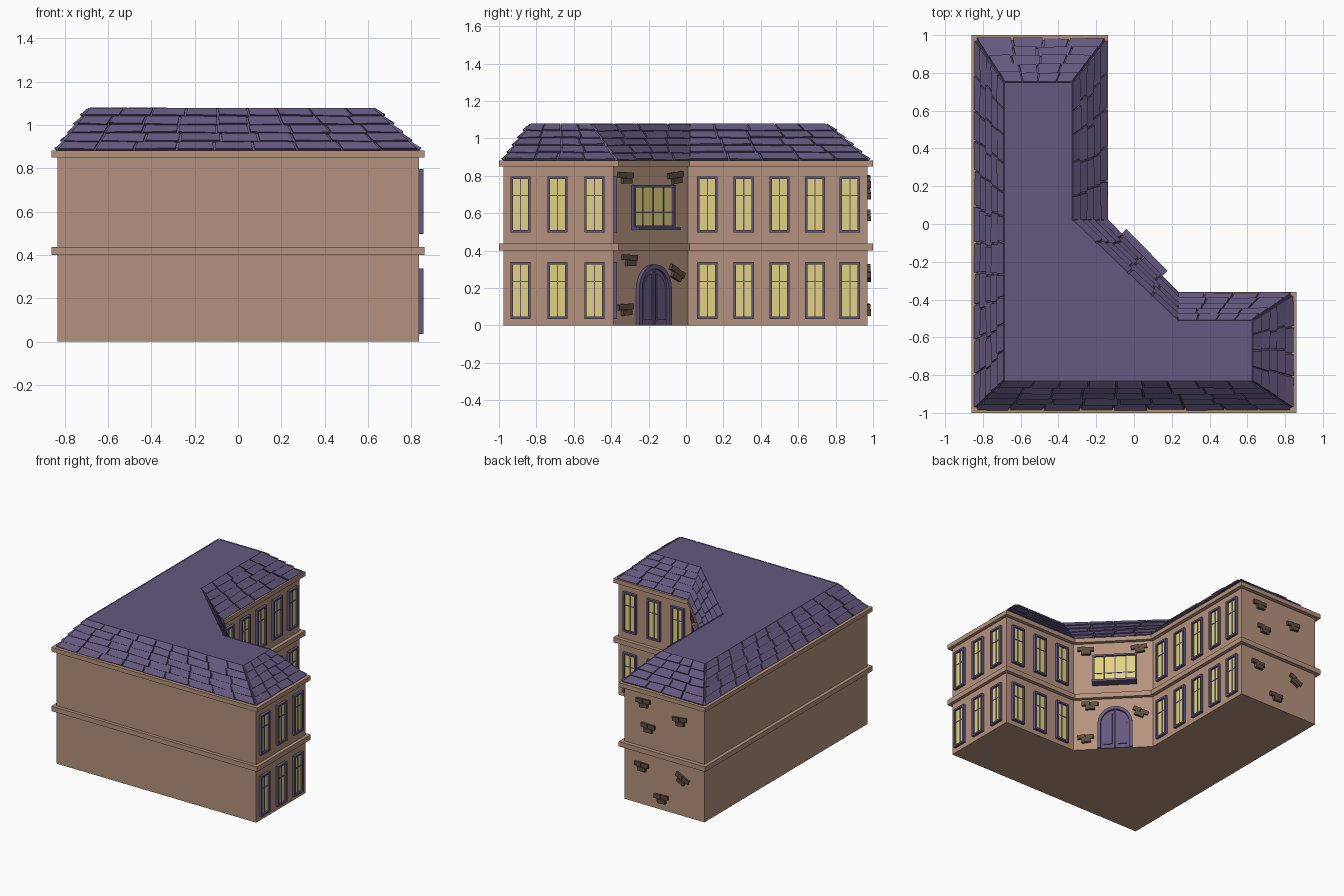
import bpy, bmesh, math, random
from mathutils import Matrix, Vector

if "Cube" in bpy.data.objects:
    bpy.data.objects.remove(bpy.data.objects["Cube"])

random.seed(4)


def material(name, rgb):
    m = bpy.data.materials.new(name)
    m.diffuse_color = (*rgb, 1)
    m.use_nodes = True
    m.node_tree.nodes["Principled BSDF"].inputs["Base Color"].default_value = m.diffuse_color
    return m


WALL = material("tan wall", (0.46, 0.29, 0.205))
PURPLE = material("roof purple", (0.127, 0.098, 0.212))
GLASS = material("yellow glass", (0.76, 0.65, 0.22))
BRICK = material("brown brick", (0.11, 0.075, 0.05))


def finish(bm, name, *mats):
    bmesh.ops.recalc_face_normals(bm, faces=bm.faces)
    me = bpy.data.meshes.new(name)
    bm.to_mesh(me)
    bm.free()
    for m in mats:
        me.materials.append(m)
    ob = bpy.data.objects.new(name, me)
    bpy.context.collection.objects.link(ob)
    return ob


def loft(bm, lower, upper, mat=0):
    """Closed solid between two matching rings of 3D points."""
    a = [bm.verts.new(p) for p in lower]
    b = [bm.verts.new(p) for p in upper]
    n = len(a)
    faces = [bm.faces.new(a[::-1]), bm.faces.new(b)]
    faces += [bm.faces.new((a[i], a[(i + 1) % n], b[(i + 1) % n], b[i])) for i in range(n)]
    for f in faces:
        f.material_index = mat


def prism(bm, pts, d0, d1, M=Matrix(), mat=0):
    loft(bm, [M @ Vector((x, y, d0)) for x, y in pts],
         [M @ Vector((x, y, d1)) for x, y in pts], mat)


def rect(x0, x1, y0, y1):
    return [(x0, y0), (x1, y0), (x1, y1), (x0, y1)]


def wall_frame(x, y, nx, ny):
    """Local axes on a wall: along, up, outward."""
    n = Vector((nx, ny, 0)).normalized()
    M = Matrix(((-n.y, 0, n.x, x), (n.x, 0, n.y, y), (0, 1, 0, 0), (0, 0, 0, 1)))
    return M


# Footprints of the walls, the ledges and the roof
wall = [(-.833, -.975), (.835, -.975), (.835, -.388), (.225, -.388),
        (-.165, .01), (-.165, .97), (-.833, .97)]
ledge = [(-.86, -1), (.86, -1), (.86, -.36), (.236, -.36),
         (-.137, .02), (-.137, 1), (-.86, 1)]
eave = [(-.835, -.975), (.835, -.975), (.835, -.375), (.232, -.375),
        (-.15, .015), (-.15, .975), (-.835, .975)]
crown = [(-.685, -.83), (.625, -.83), (.625, -.512), (.23, -.512),
         (-.328, .02), (-.328, .75), (-.685, .75)]

bm = bmesh.new()
prism(bm, wall, 0, .87)
finish(bm, "walls", WALL)
for name, z0, z1 in (("middle_ledge", .40, .437), ("roof_ledge", .85, .882)):
    bm = bmesh.new()
    prism(bm, ledge, z0, z1)
    finish(bm, name, WALL)

# Roof body and its rows of loose tiles
Z0, Z1, ROWS = .88, 1.075, 5
bm = bmesh.new()
loft(bm, [(x, y, Z0) for x, y in eave], [(x, y, Z1) for x, y in crown])
finish(bm, "roof", PURPLE)
bm = bmesh.new()
for i in range(7):
    j = (i + 1) % 7
    A, B = Vector((*eave[i], Z0)), Vector((*eave[j], Z0))
    D, C = Vector((*crown[i], Z1)), Vector((*crown[j], Z1))
    n = (B - A).cross(D - A).normalized()
    cols = max(4, round((B - A).length / .18))

    def on_slope(s, t, h):
        return A.lerp(B, s).lerp(D.lerp(C, s), t) + n * h

    for r in range(ROWS):
        shift = [random.uniform(-.12, .12) if 0 < k < cols else 0 for k in range(cols + 1)]
        for k in range(cols):
            gap = .03
            s0, s1 = (k + shift[k] + gap) / cols, (k + 1 + shift[k + 1] - gap) / cols
            tl, tr = (max(0, (r + random.uniform(-.08, .1)) / ROWS) for _ in "ab")
            t1 = min(1, (r + 1.02) / ROWS)
            h = random.uniform(.012, .018)
            corners = ((s0, tl), (s1, tr), (s1, t1), (s0, t1))
            tops = (h, h, .006, .006)
            loft(bm, [on_slope(s, t, -.003) for s, t in corners],
                 [on_slope(s, t, q) for (s, t), q in zip(corners, tops)])
finish(bm, "roof_tiles", PURPLE)


# Windows: pane, border and glazing bars
def window(name, M, u, z0, z1, half, uprights, cross, bar=.006):
    bm = bmesh.new()
    b = .013
    l, r = u - half, u + half
    prism(bm, rect(l + .004, r - .004, z0 + .004, z1 - .004), -.002, .006, M, 1)
    for box in (rect(l, l + b, z0, z1), rect(r - b, r, z0, z1),
                rect(l + b, r - b, z0, z0 + b), rect(l + b, r - b, z1 - b, z1)):
        prism(bm, box, -.002, .02, M)
    for k in range(uprights):
        c = l + 2 * half * (k + 1) / (uprights + 1)
        prism(bm, rect(c - bar / 2, c + bar / 2, z0 + b, z1 - b), 0, .010, M)
    prism(bm, rect(l + b, r - b, cross - bar / 2, cross + bar / 2), 0, .009, M)
    finish(bm, name, PURPLE, GLASS)


east = wall_frame(.835, 0, 1, 0)
wing = wall_frame(-.165, 0, 1, 0)
north = wall_frame(0, -.388, 0, 1)
corner = wall_frame(.03, -.189, .398, .39)
end = wall_frame(0, .97, 0, 1)
for label, M, places in (("east", east, (-.885, -.687, -.49)),
                         ("wing", wing, (.114, .309, .5, .69, .876)),
                         ("north", north, (-.735, -.535, -.335))):
    for k, u in enumerate(places):
        window(f"{label}_lower_window_{k + 1}", M, u, .035, .338, .054, 1, .235)
        window(f"{label}_upper_window_{k + 1}", M, u, .497, .797, .054, 1, .695)

# Wide window with a sill above the entrance
window("entrance_window", corner, .012, .522, .75, .155, 3, .605)
bm = bmesh.new()
prism(bm, rect(-.145, .165, .51, .527), -.002, .064, corner)
finish(bm, "entrance_window_sill", PURPLE)


# Arched double door
def arch(w, spring, rise, n=12):
    return [(w, 0)] + [(w * math.cos(a), spring + rise * math.sin(a))
                       for a in (math.pi * k / n for k in range(n + 1))] + [(-w, 0)]


D = corner @ Matrix.Translation((.014, 0, 0))
bm = bmesh.new()
outer, inner = arch(.122, .195, .132), arch(.1, .195, .108)
prism(bm, inner, -.002, .008, D)
for k in range(len(outer) - 1):
    prism(bm, [outer[k], outer[k + 1], inner[k + 1], inner[k]], -.002, .024, D)
prism(bm, rect(-.006, .006, 0, .302), 0, .018, D)
for s in (-1, 1):
    panel = [(.02, .03), (.082, .03)] + [
        (.02 + .062 * math.cos(a), .19 + .085 * math.sin(a))
        for a in (math.pi / 2 * k / 5 for k in range(6))]
    prism(bm, [(s * x, z) for x, z in panel], 0, .015, D)
finish(bm, "door", PURPLE)


# Clusters of exposed bricks
def bricks(name, M, spots):
    bm = bmesh.new()
    for u, z, turn in spots:
        T = M @ Matrix.Translation((u, z, 0)) @ Matrix.Rotation(math.radians(turn), 4, 'Z')
        for cx, cz, half, d in ((-.032, .016, .028, .017), (.026, .014, .029, .012),
                                (.0, -.016, .033, .02)):
            prism(bm, rect(cx - half, cx + half, cz - .015, cz + .015), -.005, d, T)
    finish(bm, name, BRICK)


bricks("entrance_bricks", corner, ((-.19, .79, 0), (.185, .79, 8), (-.16, .348, 0),
                                   (.19, .275, -25), (-.19, .085, 5)))
bricks("end_wall_bricks", end, ((.33, .77, 5), (.635, .71, 8), (.37, .59, 0),
                                (.315, .285, 0), (.65, .275, -25), (.48, .085, 5)))
